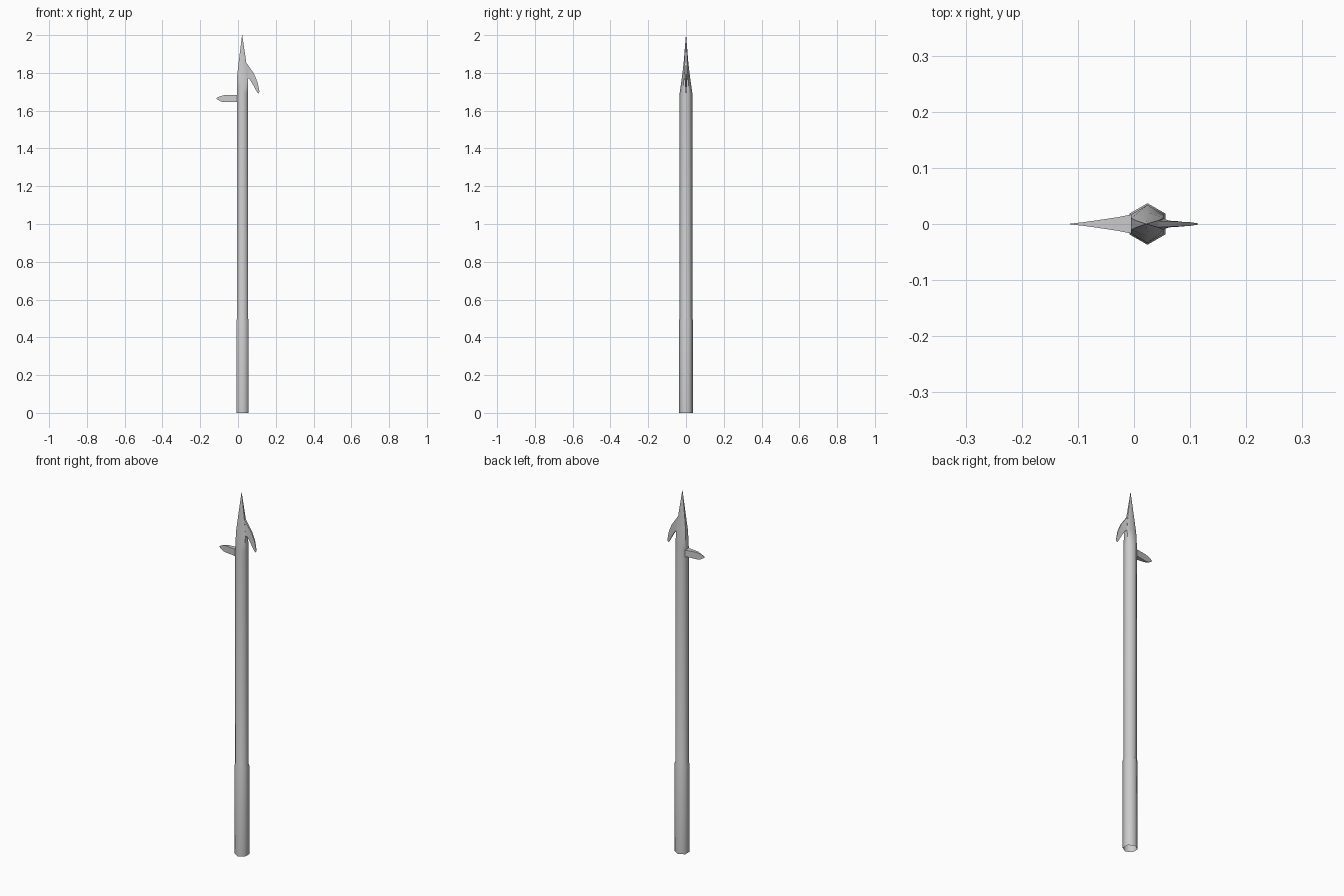
import bpy
import bmesh
import math

if "Cube" in bpy.data.objects:
    bpy.data.objects.remove(bpy.data.objects["Cube"])


def loft(name, rings, cap_start=False, cap_end=True, angle=62):
    """Skin a list of equal-length point rings into one object."""
    bm = bmesh.new()
    loops = [[bm.verts.new(p) for p in ring] for ring in rings]
    n = len(loops[0])
    for a, b in zip(loops, loops[1:]):
        for i in range(n):
            j = (i + 1) % n
            bm.faces.new((a[i], a[j], b[j], b[i]))
    if cap_start:
        bm.faces.new(loops[0])
    if cap_end:
        bm.faces.new(loops[-1])
    bmesh.ops.remove_doubles(bm, verts=bm.verts, dist=0.0002)
    bmesh.ops.recalc_face_normals(bm, faces=bm.faces)
    mesh = bpy.data.meshes.new(name)
    bm.to_mesh(mesh)
    bm.free()
    obj = bpy.data.objects.new(name, mesh)
    bpy.context.collection.objects.link(obj)
    bpy.context.view_layer.objects.active = obj
    obj.select_set(True)
    bpy.ops.object.shade_smooth_by_angle(angle=math.radians(angle))
    obj.select_set(False)
    return obj


def hexagon(z, left, right, ry):
    """Hexagon with corners on +-y, spanning left..right in x."""
    c, h = (left + right) / 2, (right - left) / 2
    return [(c + h * math.cos(math.radians(a)) / math.cos(math.radians(30)),
             ry * math.sin(math.radians(a)), z) for a in range(30, 390, 60)]


def blade(name, sections):
    """Barb with rectangular sections: upper x, z, half width, lower x, z, half width."""
    rings = [[(ux, -uw, uz), (ux, uw, uz), (lx, lw, lz), (lx, -lw, lz)]
             for ux, uz, uw, lx, lz, lw in sections]
    return loft(name, rings, angle=50)


# Shaft with a slightly thicker, open-ended grip, tapering to the spear tip
loft("shaft_and_tip", [
    hexagon(0.0, -0.008, 0.056, 0.037),
    hexagon(0.49, -0.008, 0.056, 0.037),
    hexagon(0.50, -0.005, 0.053, 0.034),
    hexagon(1.69, -0.005, 0.053, 0.034),
    hexagon(1.78, -0.005, 0.053, 0.021),
    hexagon(1.86, 0.004, 0.043, 0.012),
    hexagon(2.0, 0.0215, 0.0225, 0.0005),
])

# Curved barb hanging down on the right
blade("right_barb", [
    (0.040, 1.860, 0.006, 0.050, 1.775, 0.011),
    (0.062, 1.828, 0.005, 0.062, 1.765, 0.006),
    (0.085, 1.795, 0.004, 0.078, 1.740, 0.005),
    (0.103, 1.752, 0.003, 0.093, 1.712, 0.003),
    (0.114, 1.700, 0.001, 0.106, 1.690, 0.001),
])

# Flat spike pointing left
blade("left_spike", [
    (-0.004, 1.682, 0.017, -0.004, 1.646, 0.017),
    (-0.030, 1.683, 0.012, -0.030, 1.646, 0.012),
    (-0.070, 1.683, 0.006, -0.070, 1.645, 0.006),
    (-0.092, 1.677, 0.003, -0.090, 1.648, 0.003),
    (-0.114, 1.667, 0.0005, -0.114, 1.663, 0.0005),
])
